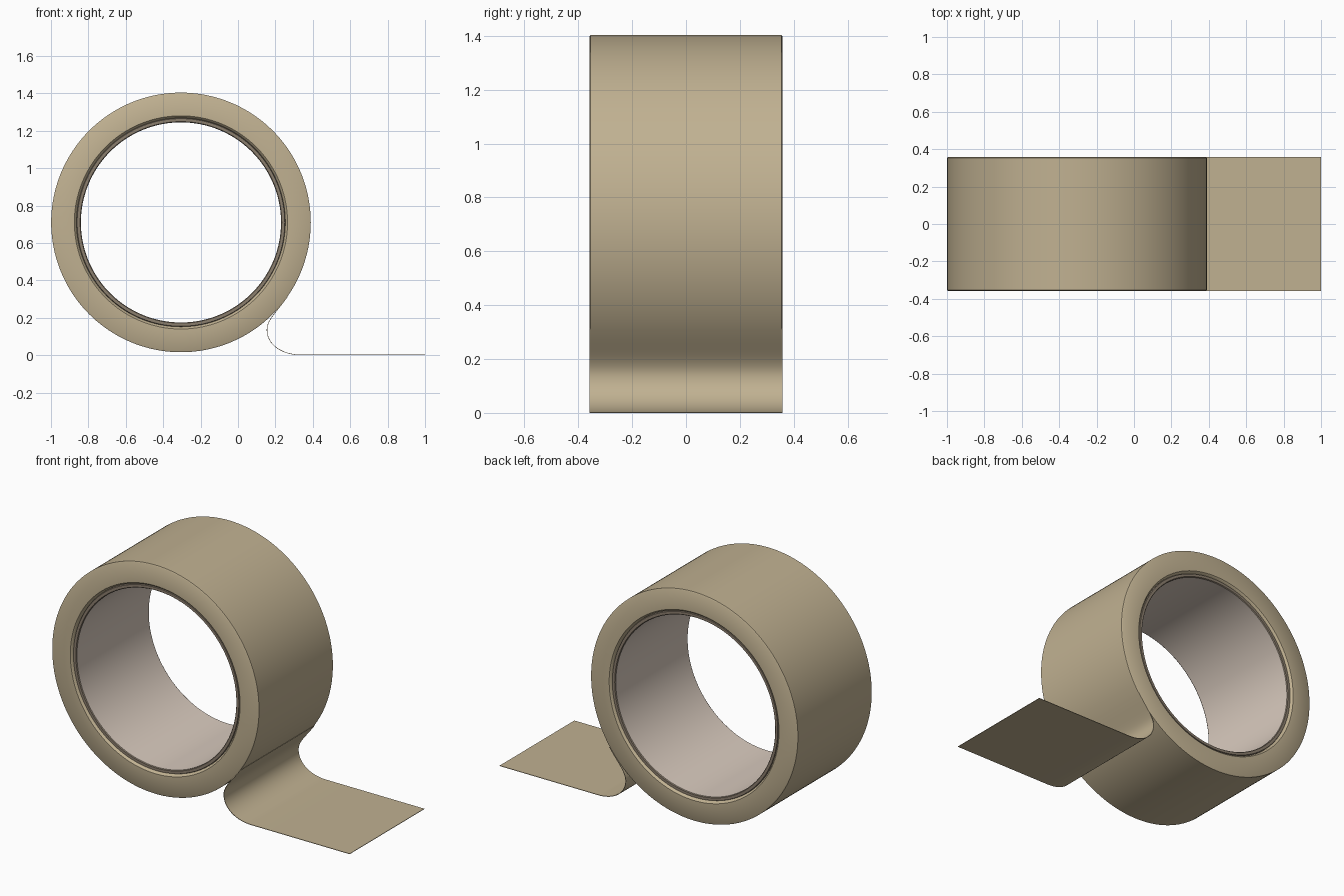
import bpy, bmesh, math
from mathutils import Vector, geometry

if "Cube" in bpy.data.objects:
    bpy.data.objects.remove(bpy.data.objects["Cube"])

CX, CZ, R, HW = -0.305, 0.71, 0.694, 0.358   # roll centre, radius, half width
SEG = 160


def material(name, rgb):
    m = bpy.data.materials.new(name)
    m.diffuse_color = (*rgb, 1)
    m.use_nodes = True
    m.node_tree.nodes["Principled BSDF"].inputs["Base Color"].default_value = m.diffuse_color
    return m


tan = material("tan_tape", (0.53, 0.44, 0.285))
card = material("pale_cardboard", (0.70, 0.60, 0.52))
rim = material("brown_core_rim", (0.26, 0.21, 0.155))


def finish(name, bm, mats, angle=35):
    bmesh.ops.recalc_face_normals(bm, faces=bm.faces)
    me = bpy.data.meshes.new(name)
    bm.to_mesh(me)
    bm.free()
    ob = bpy.data.objects.new(name, me)
    bpy.context.collection.objects.link(ob)
    for m in mats:
        me.materials.append(m)
    bpy.ops.object.select_all(action='DESELECT')
    ob.select_set(True)
    bpy.context.view_layer.objects.active = ob
    bpy.ops.object.shade_smooth_by_angle(angle=math.radians(angle))
    return ob


def ring(name, half_profile, mats, rule=None):
    """Revolve a closed (radius, y) profile, mirrored in y, about the roll axis."""
    prof = half_profile + [(r, -y) for r, y in reversed(half_profile)]
    bm = bmesh.new()
    loops = []
    for i in range(SEG):
        a = 2 * math.pi * i / SEG
        loops.append([bm.verts.new((CX + r * math.cos(a), y, CZ + r * math.sin(a)))
                      for r, y in prof])
    n = len(prof)
    for i in range(SEG):
        p, q = loops[i], loops[(i + 1) % SEG]
        for j in range(n):
            k = (j + 1) % n
            f = bm.faces.new((p[j], p[k], q[k], q[j]))
            if rule:
                f.material_index = rule(prof[j], prof[k])
    return finish(name, bm, mats)


# wound tape, with softly rounded edges
ring("tape_roll", [(0.555, HW - 0.03), (0.561, HW - 0.008), (0.570, HW),
                   (R - 0.006, HW), (R, HW - 0.004)], [tan])

# cardboard core: pale bore, darker end rims set slightly back
ring("cardboard_core", [(0.535, HW - 0.014), (0.539, HW - 0.009),
                        (0.555, HW - 0.009), (0.558, HW - 0.016)], [card, rim],
     lambda a, b: 0 if a[0] == b[0] else 1)

# loose end: peels off the roll, bends and lies flat on the ground
T = 0.0015
ang = math.radians(-35)
start = Vector((CX + R * math.cos(ang), CZ + R * math.sin(ang)))
tang = Vector((math.sin(ang), -math.cos(ang)))
path = geometry.interpolate_bezier(start, start + tang * 0.1,
                                   Vector((0.155, 0.19)), Vector((0.155, 0.135)), 20)
path += geometry.interpolate_bezier(Vector((0.155, 0.135)), Vector((0.155, 0.06)),
                                    Vector((0.23, T)), Vector((0.34, T)), 24)[1:]
path += [Vector((0.34 + 0.66 * i / 4, T)) for i in range(1, 5)]

bm = bmesh.new()
rows = []
for i, p in enumerate(path):
    d = (path[min(i + 1, len(path) - 1)] - path[max(i - 1, 0)]).normalized()
    nrm = Vector((-d.y, d.x)) * T
    rows.append([bm.verts.new((q.x, y, q.y)) for q, y in
                 ((p + nrm, -HW), (p + nrm, HW), (p - nrm, HW), (p - nrm, -HW))])
for a, b in zip(rows, rows[1:]):
    for j in range(4):
        k = (j + 1) % 4
        bm.faces.new((a[j], a[k], b[k], b[j]))
bm.faces.new(rows[0])
bm.faces.new(rows[-1])
finish("loose_tape_end", bm, [tan])
